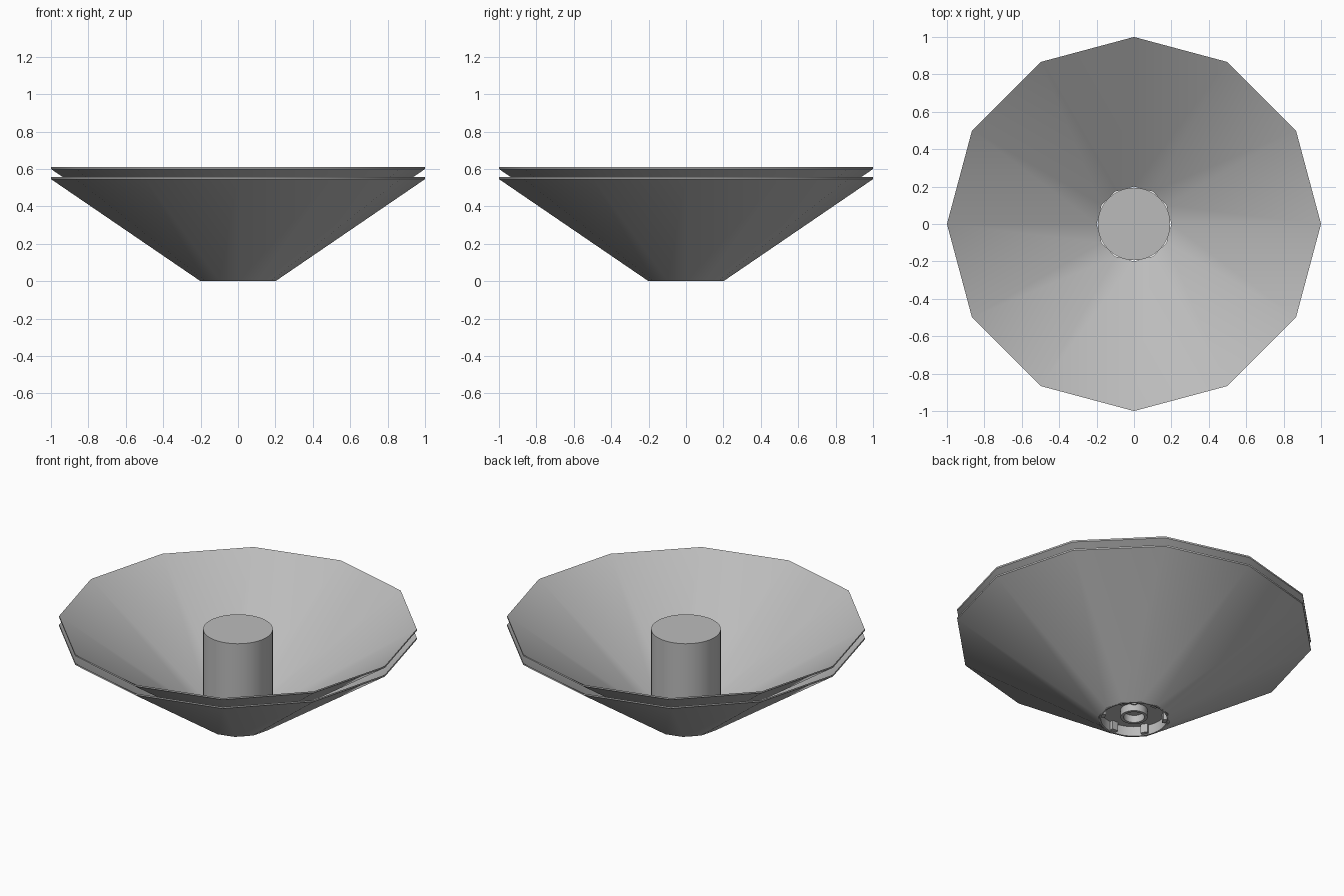
import bpy, bmesh, math
from mathutils import Matrix

if "Cube" in bpy.data.objects:
    bpy.data.objects.remove(bpy.data.objects["Cube"], do_unlink=True)

grey = bpy.data.materials.new("mid_grey")
grey.use_nodes = True
colour = (0.5, 0.5, 0.5, 1)
grey.diffuse_color = colour
grey.node_tree.nodes["Principled BSDF"].inputs["Base Color"].default_value = colour


def finish(name, bm, smooth=True):
    bmesh.ops.remove_doubles(bm, verts=bm.verts, dist=1e-5)
    bmesh.ops.recalc_face_normals(bm, faces=bm.faces)
    mesh = bpy.data.meshes.new(name)
    bm.to_mesh(mesh)
    bm.free()
    mesh.materials.append(grey)
    obj = bpy.data.objects.new(name, mesh)
    bpy.context.collection.objects.link(obj)
    if smooth:
        bpy.ops.object.select_all(action='DESELECT')
        obj.select_set(True)
        bpy.context.view_layer.objects.active = obj
        bpy.ops.object.shade_smooth_by_angle(angle=math.radians(32))
    return obj


def lathe(name, profile, sides, closed=True):
    """Spin a (radius, height) profile round the z axis."""
    bm = bmesh.new()
    verts = [bm.verts.new((r, 0, z)) for r, z in profile]
    pairs = list(zip(verts, verts[1:]))
    if closed:
        pairs.append((verts[-1], verts[0]))
    edges = [bm.edges.new(p) for p in pairs]
    bmesh.ops.spin(bm, geom=verts + edges, cent=(0, 0, 0), axis=(0, 0, 1),
                   angle=math.tau, steps=sides, use_merge=True)
    return finish(name, bm)


# Two nested twelve-sided dishes with thin upright rims
RIM, FOOT, RISE, WALL = 1.0, 0.2, 0.546, 0.01
for name, base in (("lower_dish", 0.0), ("upper_dish", 0.054)):
    lathe(name, [(FOOT, base), (RIM, base + RISE),
                 (RIM, base + RISE + WALL), (FOOT, base + WALL)], 12)

# Central post with a recess underneath
lathe("centre_post", [(0, 0.57), (0.194, 0.57), (0.194, 0), (0.184, 0),
                      (0.184, 0.06), (0, 0.06)], 64, closed=False)

# Socket ring hanging in the recess
lathe("socket_ring", [(0.075, 0.065), (0.075, 0.015),
                      (0.058, 0.015), (0.058, 0.065)], 32)

# Six ribs round the recess wall
bm = bmesh.new()
for i in range(6):
    turn = Matrix.Rotation(math.radians(30 + 60 * i), 4, 'Z')
    place = Matrix.Translation((0.175, 0, 0.034))
    size = Matrix.Diagonal((0.026, 0.04, 0.056, 1))
    bmesh.ops.create_cube(bm, size=1, matrix=turn @ place @ size)
finish("recess_ribs", bm, smooth=False)

# Small pin beside the socket
pin = lathe("recess_pin", [(0.024, 0.065), (0.024, 0.05),
                           (0.016, 0.05), (0.016, 0.065)], 16)
pin.location = (0.1 * math.cos(math.radians(50)), 0.1 * math.sin(math.radians(50)), 0)
